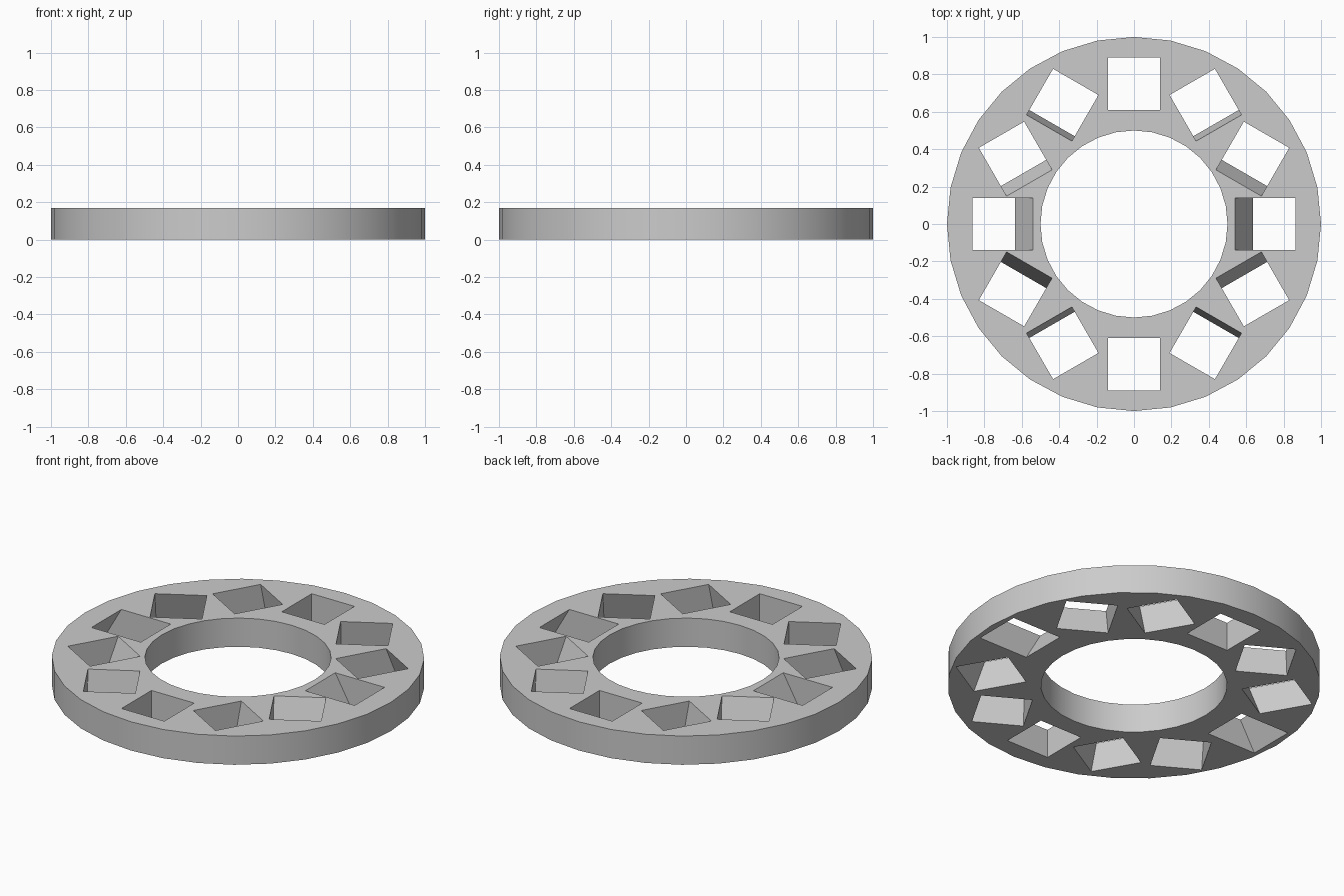
import bpy, bmesh
from math import radians, degrees, sin, cos, acos, atan2, pi
from mathutils import Matrix

HEIGHT, OUTER, INNER, SIDES = 0.17, 1.0, 0.5, 32
SLOT, SLOT_RADIUS, SLOTS = 0.28, 0.75, 12

cube = bpy.data.objects.get("Cube")
if cube:
    bpy.data.objects.remove(cube, do_unlink=True)

grey = bpy.data.materials.new("light_grey")
grey.use_nodes = True
colour = (0.6, 0.6, 0.6, 1)
grey.diffuse_color = colour
grey.node_tree.nodes["Principled BSDF"].inputs["Base Color"].default_value = colour


def make_object(name, bm):
    mesh = bpy.data.meshes.new(name)
    bmesh.ops.recalc_face_normals(bm, faces=bm.faces)
    bm.to_mesh(mesh)
    bm.free()
    mesh.materials.append(grey)
    obj = bpy.data.objects.new(name, mesh)
    bpy.context.collection.objects.link(obj)
    return obj


# Flat ring: a rectangular cross-section carried round the centre
bm = bmesh.new()
section = [(OUTER, 0), (OUTER, HEIGHT), (INNER, HEIGHT), (INNER, 0)]
loops = []
for i in range(SIDES):
    a = 2 * pi * i / SIDES
    loops.append([bm.verts.new((r * cos(a), r * sin(a), z)) for r, z in section])
for i in range(SIDES):
    here, after = loops[i], loops[(i + 1) % SIDES]
    for j in range(4):
        k = (j + 1) % 4
        bm.faces.new((here[j], after[j], after[k], here[k]))
ring = make_object("slotted_ring", bm)

# Square slot cutters: they turn twice as fast as they go round each quarter,
# and their lean fades from the sides to the front and back
bm = bmesh.new()
for i in range(SLOTS):
    a = 2 * pi * i / SLOTS
    fold = acos(min(1, abs(cos(a))))
    sx = 1 if cos(a) >= 0 else -1
    sy = 1 if sin(a) >= 0 else -1
    turn = atan2(sy * sin(2 * fold), sx * cos(2 * fold))
    lean = radians(30 - degrees(fold) / 3)
    place = (Matrix.Translation((SLOT_RADIUS * cos(a), SLOT_RADIUS * sin(a), HEIGHT / 2))
             @ Matrix.Rotation(turn, 4, 'Z') @ Matrix.Rotation(-lean, 4, 'Y')
             @ Matrix.Diagonal((SLOT, SLOT, 0.6, 1)))
    bmesh.ops.create_cube(bm, size=1, matrix=place)
cutters = make_object("slot_cutters", bm)
cutters.hide_render = True

# Cut the slots, then drop the cutters
cut = ring.modifiers.new("slots", 'BOOLEAN')
cut.operation = 'DIFFERENCE'
cut.solver = 'EXACT'
cut.use_self = True
cut.object = cutters
bpy.ops.object.select_all(action='DESELECT')
ring.select_set(True)
bpy.context.view_layer.objects.active = ring
bpy.ops.object.modifier_apply(modifier=cut.name)
bpy.data.objects.remove(cutters, do_unlink=True)

# Smooth round walls with crisp rims and slots
bpy.ops.object.shade_smooth_by_angle(angle=radians(30))
